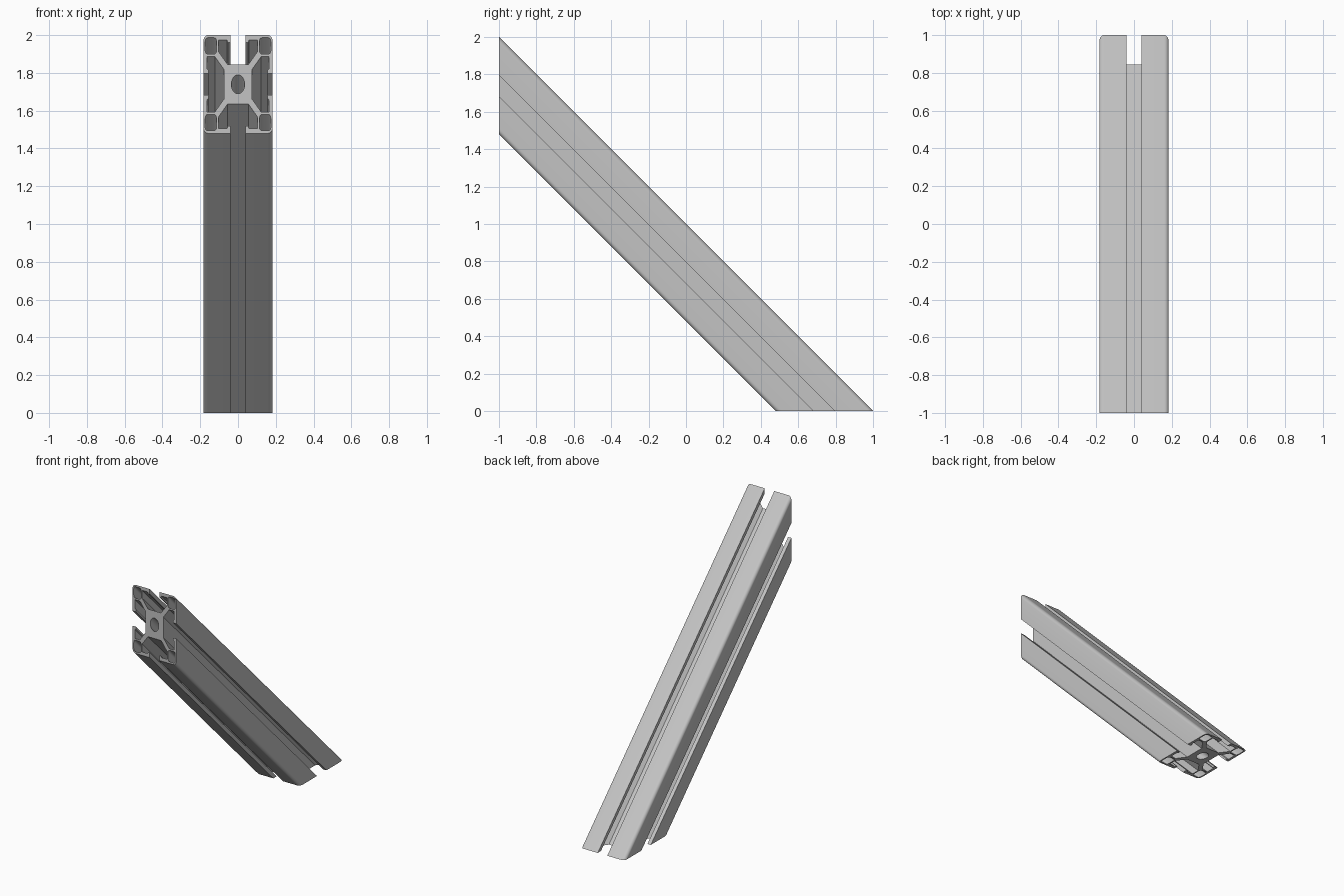
import bpy
import bmesh
import math
from mathutils import Vector, Matrix

cube = bpy.data.objects.get("Cube")
if cube:
    bpy.data.objects.remove(cube, do_unlink=True)

HALF = 0.1838            # half width of the square section
CORNER = 0.024           # outer corner radius
ROOT2 = math.sqrt(2)
CENTRE_Z = 2 - HALF * ROOT2


def arc(centre, radius, start, end, steps):
    """Points along an arc, angles in degrees."""
    pts = []
    for i in range(steps + 1):
        a = math.radians(start + (end - start) * i / steps)
        pts.append(Vector(centre) + radius * Vector((math.cos(a), math.sin(a))))
    return pts


def quarter_turns(points):
    """The same points repeated on all four sides of the section."""
    return [[Matrix.Rotation(k * math.pi / 2, 2) @ p for p in points] for k in range(4)]


# Half of one slot: lip, hook, cavity, diagonal strut, core
half_slot = [Vector(p) for p in (
    (0.040, HALF), (0.040, 0.156), (0.053, 0.156), (0.058, 0.165),
    (0.104, 0.165), (0.104, 0.123), (0.055, 0.074))]
slot = half_slot + [Vector((-p.x, p.y)) for p in reversed(half_slot)]
inset = HALF - CORNER
side = slot + arc((-inset, inset), CORNER, 90, 180, 6)
outline = [p for turn in quarter_turns(side) for p in turn]

# Hollow corner chambers with rounded corners
low, high, r = 0.113, 0.174, 0.014
chamber = []
for cx, cy, start in ((high, high, 0), (low, high, 90), (low, low, 180), (high, low, 270)):
    centre = [c - r if c == high else c + r for c in (cx, cy)]
    chamber += arc(centre, r, start, start + 90, 4)

# Central bore
bore = arc((0, 0), 0.0355, 0, 360, 32)[:-1]

# Draw the section on the mitred front end and fill it
bm = bmesh.new()
for loop in [outline, bore] + quarter_turns(chamber):
    verts = [bm.verts.new((p.x, -1, CENTRE_Z + ROOT2 * p.y)) for p in loop]
    for a, b in zip(verts, verts[1:] + verts[:1]):
        bm.edges.new((a, b))
bmesh.ops.triangle_fill(bm, use_beauty=True, edges=bm.edges[:], normal=(0, -1, 0))

# Extrude down the slope to the mitred foot
result = bmesh.ops.extrude_face_region(bm, geom=bm.faces[:], use_keep_orig=True)
for v in result["geom"]:
    if isinstance(v, bmesh.types.BMVert):
        v.co.y = v.co.z - 1
        v.co.z = 0
bmesh.ops.recalc_face_normals(bm, faces=bm.faces[:])

mesh = bpy.data.meshes.new("slotted_brace")
bm.to_mesh(mesh)
bm.free()
brace = bpy.data.objects.new("slotted_brace", mesh)
bpy.context.collection.objects.link(brace)

# Plain aluminium grey
grey = bpy.data.materials.new("aluminium_grey")
grey.use_nodes = True
colour = (0.55, 0.55, 0.55, 1)
grey.diffuse_color = colour
grey.node_tree.nodes["Principled BSDF"].inputs["Base Color"].default_value = colour
mesh.materials.append(grey)

bpy.context.view_layer.objects.active = brace
brace.select_set(True)
bpy.ops.object.shade_smooth_by_angle(angle=math.radians(30))
